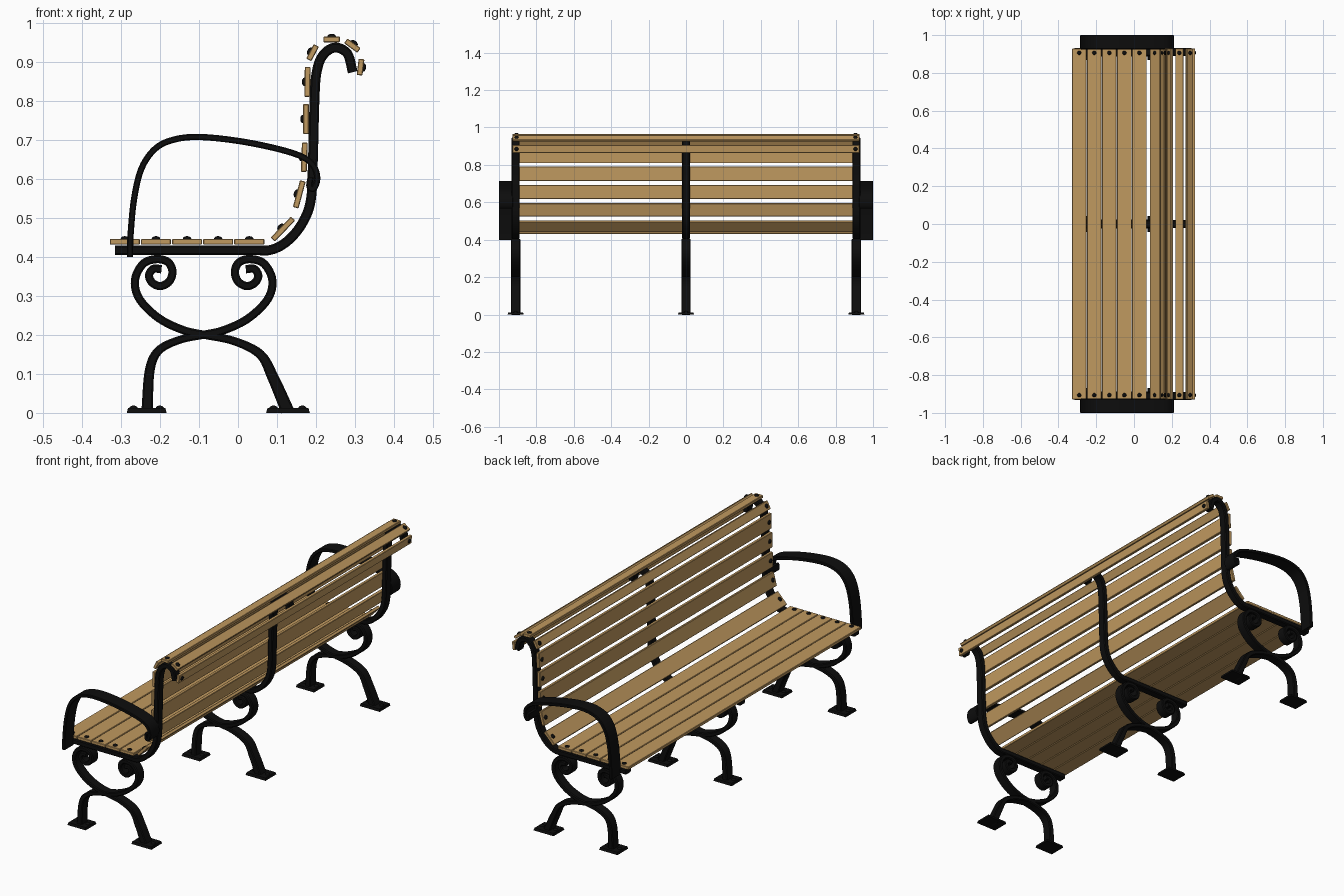
import bpy, bmesh, math
from mathutils import Vector, Matrix

if "Cube" in bpy.data.objects:
    bpy.data.objects.remove(bpy.data.objects["Cube"])


def material(name, rgb):
    m = bpy.data.materials.new(name)
    m.diffuse_color = (*rgb, 1)
    m.use_nodes = True
    m.node_tree.nodes["Principled BSDF"].inputs["Base Color"].default_value = m.diffuse_color
    return m


WOOD = material("warm wood", (0.53, 0.32, 0.115))
IRON = material("black iron", (0.004, 0.004, 0.004))
FRAMES = (-0.911, 0.0, 0.911)
MID = -0.088  # mirror line of the scrolls


def finish(bm, name, mat, smooth=True):
    bmesh.ops.recalc_face_normals(bm, faces=bm.faces)
    me = bpy.data.meshes.new(name)
    bm.to_mesh(me)
    bm.free()
    me.materials.append(mat)
    ob = bpy.data.objects.new(name, me)
    bpy.context.collection.objects.link(ob)
    if smooth:
        bpy.context.view_layer.objects.active = ob
        ob.select_set(True)
        bpy.ops.object.shade_smooth_by_angle(angle=math.radians(35))
        ob.select_set(False)
    return ob


def spline(pts, steps=6):
    """Catmull-Rom curve through the given (x, z, thickness) points."""
    p = [Vector(q) for q in pts]
    p = [2 * p[0] - p[1]] + p + [2 * p[-1] - p[-2]]
    out = []
    for i in range(1, len(p) - 2):
        a, b, c, d = p[i - 1:i + 3]
        for k in range(steps):
            t = k / steps
            out.append(0.5 * (2 * b + (c - a) * t + (2 * a - 5 * b + 4 * c - d) * t * t
                              + (3 * b - a - 3 * c + d) * t ** 3))
    return out + [p[-2]]


def ribbon(bm, pts, y0, y1, cham=0.004):
    """Sweep a chamfered bar, y0 to y1 wide, along a path in the xz plane."""
    path = spline(pts)
    rings = []
    for i, q in enumerate(path):
        t = path[min(i + 1, len(path) - 1)] - path[max(i - 1, 0)]
        n = Vector((-t.y, t.x)).normalized()
        h = q.z / 2
        c = min(cham, h * 0.6)
        sec = [(-h, y0 + c), (-h, y1 - c), (-h + c, y1), (h - c, y1),
               (h, y1 - c), (h, y0 + c), (h - c, y0), (-h + c, y0)]
        rings.append([bm.verts.new((q.x + n.x * s, y, q.y + n.y * s)) for s, y in sec])
    for r, s in zip(rings, rings[1:]):
        for k in range(8):
            bm.faces.new((r[k], r[(k + 1) % 8], s[(k + 1) % 8], s[k]))
    bm.faces.new(rings[0])
    bm.faces.new(rings[-1])


def thick(pts, t):
    return [(x, z, t) for x, z in pts]


def dome(bm, pos, angle, r=0.011, h=0.007):
    """Flattened screw head whose axis leans with the slat."""
    m = (Matrix.Translation(pos) @ Matrix.Rotation(-angle, 4, 'Y')
         @ Matrix.Diagonal((r, r, h, 1)))
    bmesh.ops.create_uvsphere(bm, u_segments=12, v_segments=6, radius=1, matrix=m)


# profiles of the iron work (x, z)
back_path = thick([(-0.315, 0.417), (-0.15, 0.417), (0.03, 0.417), (0.085, 0.418), (0.13, 0.443),
                   (0.167, 0.49), (0.187, 0.548), (0.192, 0.65), (0.196, 0.8), (0.201, 0.87),
                   (0.216, 0.914), (0.247, 0.936), (0.28, 0.921), (0.294, 0.873)], 0.025)
scroll = [(-0.196, 0.368), (-0.217, 0.369), (-0.228, 0.352), (-0.219, 0.333), (-0.198, 0.325),
          (-0.176, 0.337), (-0.168, 0.362), (-0.179, 0.386), (-0.208, 0.394), (-0.243, 0.382),
          (-0.264, 0.34), (-0.252, 0.291), (-0.202, 0.242), (-0.14, 0.212), (MID, 0.2)]
scroll_l = thick(scroll, 0.021)
scroll_r = [(2 * MID - x, z, t) for x, z, t in scroll_l]
leg_l = [(MID, 0.2, 0.02), (-0.15, 0.187, 0.02), (-0.203, 0.16, 0.022),
         (-0.226, 0.11, 0.025), (-0.233, 0.005, 0.029)]
leg_r = [(MID, 0.2, 0.02), (-0.01, 0.184, 0.021), (0.057, 0.15, 0.024),
         (0.09, 0.09, 0.029), (0.127, 0.005, 0.034)]

for label, y in zip(("left", "middle", "right"), FRAMES):
    # seat bar and curved back support
    bm = bmesh.new()
    ribbon(bm, back_path, y - 0.021, y + 0.021)
    finish(bm, label + "_back_frame", IRON)
    # scrolled legs
    bm = bmesh.new()
    for p in (scroll_l, scroll_r, leg_l, leg_r):
        ribbon(bm, p, y - 0.025, y + 0.025)
    finish(bm, label + "_scroll_legs", IRON)
    # foot plates with bolts
    bm = bmesh.new()
    for x0, x1 in ((-0.285, -0.183), (0.072, 0.184)):
        cx, w = (x0 + x1) / 2, x1 - x0
        cube = bmesh.ops.create_cube(bm, size=1, matrix=Matrix.Translation((cx, y, 0.006))
                                     @ Matrix.Diagonal((w, 0.086, 0.012, 1)))
        for v in cube["verts"]:
            if v.co.z > 0.006:
                v.co.x = cx + (v.co.x - cx) * 0.94
                v.co.y = y + (v.co.y - y) * 0.92
        for s in (-1, 1):
            dome(bm, (cx + s * w * 0.33, y, 0.011), 0, 0.011, 0.008)
    finish(bm, label + "_feet", IRON)

# armrests: wide flat straps curling into the back
arm = thick([(-0.277, 0.399), (-0.275, 0.46), (-0.266, 0.55), (-0.247, 0.627), (-0.212, 0.677),
             (-0.165, 0.7), (-0.1, 0.707), (0, 0.697), (0.1, 0.677), (0.165, 0.656), (0.194, 0.632),
             (0.203, 0.6), (0.194, 0.575), (0.183, 0.58), (0.186, 0.604)], 0.016)
for label, s in (("left", -1), ("right", 1)):
    bm = bmesh.new()
    ribbon(bm, arm, min(s * 0.925, s), max(s * 0.925, s), 0.003)
    finish(bm, label + "_armrest", IRON)

# slats: centre x, centre z, tilt in degrees, width
slats = [(-0.29 + 0.0797 * i, 0.4385, 0, 0.077) for i in range(5)]
slats += [(0.115, 0.471, 46, 0.075), (0.157, 0.560, 75, 0.071), (0.170, 0.655, 88, 0.075),
          (0.174, 0.753, 90, 0.077), (0.178, 0.848, 89, 0.077), (0.191, 0.923, 62, 0.042),
          (0.240, 0.957, 0, 0.042), (0.293, 0.941, -36, 0.042), (0.314, 0.886, -97, 0.042)]
T = 0.015
screws = bmesh.new()
for i, (x, z, deg, w) in enumerate(slats):
    a = math.radians(deg)
    bm = bmesh.new()
    bmesh.ops.create_cube(bm, size=1, matrix=Matrix.Translation((x, 0, z))
                          @ Matrix.Rotation(-a, 4, 'Y') @ Matrix.Diagonal((w, 1.856, T, 1)))
    bmesh.ops.bevel(bm, geom=bm.edges[:], offset=0.002, segments=1, affect='EDGES')
    finish(bm, ("seat_slat_" if i < 5 else "back_slat_") + str(i + 1), WOOD, False)
    for y in (-0.906, 0.906):
        dome(screws, (x - math.sin(a) * T / 2, y, z + math.cos(a) * T / 2), a)
finish(screws, "slat_screws", IRON)
